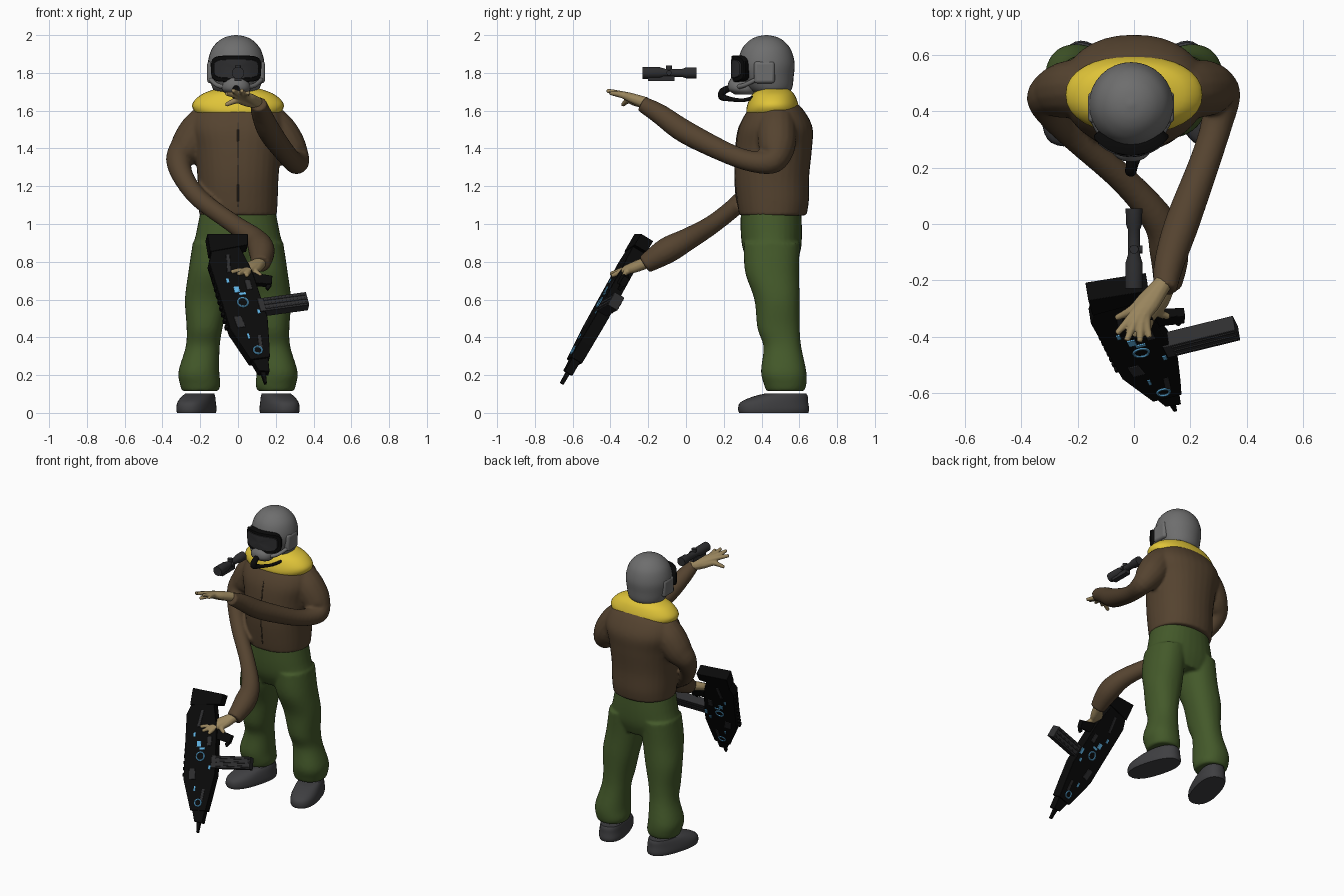
import bpy, bmesh, math
from mathutils import Vector, Matrix

if bpy.data.objects.get("Cube"):
    bpy.data.objects.remove(bpy.data.objects["Cube"])


def material(name, r, g, b):
    m = bpy.data.materials.new(name)
    m.use_nodes = True
    m.diffuse_color = (r, g, b, 1)
    bsdf = m.node_tree.nodes["Principled BSDF"]
    bsdf.inputs["Base Color"].default_value = (r, g, b, 1)
    bsdf.inputs["Roughness"].default_value = 0.8
    return m


BROWN = material("jacket brown", .09, .056, .029)
SEAM = material("seam brown", .05, .034, .02)
YELLOW = material("collar yellow", .74, .55, .04)
GREEN = material("trouser green", .057, .1, .023)
GREY = material("helmet grey", .155, .155, .155)
SHOE = material("shoe grey", .05, .05, .054)
BLACK = material("black", .003, .003, .003)
GUNMETAL = material("gunmetal", .027, .027, .029)
SKIN = material("skin tan", .32, .235, .11)
BLUE = material("light blue", .13, .5, .86)


def spline(pts, n):
    """Catmull-Rom through tuples of any length."""
    if n == 1:
        return [Vector(p) for p in pts]
    p = [Vector(q) for q in [pts[0]] + list(pts) + [pts[-1]]]
    out = []
    for a, b, c, d in zip(p, p[1:], p[2:], p[3:]):
        for i in range(n):
            t = i / n
            out.append(b + (c - a) * (t / 2) + (a * 2 - b * 5 + c * 4 - d) * (t * t / 2)
                       + (b * 3 - a - c * 3 + d) * (t ** 3 / 2))
    return out + [p[-1]]


def skin(bm, rings):
    vs = [[bm.verts.new(p) for p in r] for r in rings]
    k = len(vs[0])
    for a, b in zip(vs, vs[1:]):
        for i in range(k):
            bm.faces.new((a[i], a[(i + 1) % k], b[(i + 1) % k], b[i]))
    bm.faces.new(vs[0][::-1])
    bm.faces.new(vs[-1])


def oval(k, e=2.0):
    """Unit superellipse points."""
    out = []
    for i in range(k):
        c, s = math.cos(2 * math.pi * i / k), math.sin(2 * math.pi * i / k)
        out.append((math.copysign(abs(c) ** (2 / e), c), math.copysign(abs(s) ** (2 / e), s)))
    return out


def loft(bm, sections, n=5, k=32, e=2.2):
    """Horizontal ovals given as (x, y, z, half width, half depth)."""
    skin(bm, [[(x + rx * a, y + ry * b, z) for a, b in oval(k, e)]
              for x, y, z, rx, ry in spline(sections, n)])


def tube(bm, pts, n=5, k=16):
    """Round sweep through (x, y, z, radius)."""
    s = spline(pts, n)
    pos = [v.to_3d() for v in s]
    side, rings = None, []
    for i, p in enumerate(pos):
        t = (pos[min(i + 1, len(pos) - 1)] - pos[max(i - 1, 0)]).normalized()
        side = t.orthogonal() if side is None else side - t * side.dot(t)
        side.normalize()
        other = t.cross(side)
        rings.append([p + (side * a + other * b) * s[i][3] for a, b in oval(k)])
    skin(bm, rings)


def prism(bm, profile, half, mid=0.0):
    skin(bm, [[(u, v, mid + w) for u, v in profile] for w in (-half, half)])


def rect(u0, u1, v0, v1):
    return [(u0, v0), (u1, v0), (u1, v1), (u0, v1)]


def finish(name, bm, mat, matrix=None, smooth=True, voxel=0, bevel=0):
    bmesh.ops.recalc_face_normals(bm, faces=bm.faces)
    me = bpy.data.meshes.new(name)
    bm.to_mesh(me)
    bm.free()
    ob = bpy.data.objects.new(name, me)
    bpy.context.collection.objects.link(ob)
    me.materials.append(mat)
    if matrix:
        ob.matrix_world = matrix
    if smooth:
        bpy.ops.object.select_all(action='DESELECT')
        ob.select_set(True)
        bpy.context.view_layer.objects.active = ob
        bpy.ops.object.shade_smooth_by_angle(angle=math.radians(45))
    if voxel:
        m = ob.modifiers.new("blend", 'REMESH')
        m.mode, m.voxel_size, m.use_smooth_shade = 'VOXEL', voxel, True
        m = ob.modifiers.new("soften", 'SMOOTH')
        m.factor, m.iterations = 0.5, 4
    if bevel:
        m = ob.modifiers.new("bevel", 'BEVEL')
        m.width, m.segments = bevel, 3


# Jacket with both sleeves
bm = bmesh.new()
loft(bm, [(0, .46, 1.045, .205, .178), (0, .46, 1.12, .21, .19), (0, .455, 1.25, .215, .197),
          (0, .465, 1.4, .23, .202), (0, .475, 1.51, .255, .195), (0, .475, 1.6, .225, .15),
          (0, .475, 1.66, .15, .09)])
tube(bm, [(-.16, .48, 1.54, .1), (-.215, .48, 1.48, .104), (-.27, .47, 1.4, .094),
          (-.312, .445, 1.335, .07), (-.285, .385, 1.24, .055), (-.2, .3, 1.13, .05),
          (-.03, .15, 1.005, .05), (.09, .01, .92, .06), (.125, -.1, .86, .07),
          (.12, -.22, .785, .05)])
tube(bm, [(.16, .48, 1.54, .1), (.215, .48, 1.48, .104), (.27, .48, 1.4, .096),
          (.31, .455, 1.335, .07), (.295, .36, 1.33, .057), (.255, .23, 1.37, .055),
          (.17, .0, 1.485, .062), (.125, -.14, 1.582, .054), (.11, -.235, 1.637, .042)])
finish("jacket", bm, BROWN, voxel=.01)

# Front zip
bm = bmesh.new()
tube(bm, [(0, .287, 1.06, .0045), (0, .268, 1.14, .0045), (0, .261, 1.25, .0045),
          (0, .265, 1.4, .0045), (0, .282, 1.51, .0045), (0, .33, 1.59, .0045)], k=8)
finish("jacket_zip", bm, SEAM)

# Trousers
bm = bmesh.new()
loft(bm, [(0, .45, 1.07, .198, .16), (0, .452, .95, .222, .162), (0, .455, .86, .24, .152),
          (0, .46, .78, .2, .12)])
for s in (-1, 1):
    loft(bm, [(s * .12, .455, .9, .12, .148), (s * .14, .455, .75, .122, .143),
              (s * .165, .482, .6, .116, .12), (s * .177, .49, .45, .095, .112),
              (s * .187, .51, .35, .09, .1), (s * .207, .517, .22, .108, .12),
              (s * .2, .525, .15, .107, .112), (s * .2, .525, .115, .095, .1)])
finish("trousers", bm, GREEN, voxel=.01)

# Shoes, toes turned out
for s, side in ((-1, "right"), (1, "left")):
    bm = bmesh.new()
    loft(bm, [(0, 0, 0, .086, .187), (0, 0, .02, .09, .192), (0, .003, .055, .086, .184),
              (0, .035, .085, .078, .15), (0, .065, .102, .07, .112)], n=3, e=2.4)
    finish(side + "_shoe", bm, SHOE,
           Matrix.Translation((s * .22, .464, 0)) @ Matrix.Rotation(s * math.radians(16), 4, 'Z'))

# Hands: each finger runs from the wrist, blended into a palm
hands = {
    "left_hand": ((.105, -.21, 1.64), (.035, -.285, 1.672),
                  [(-.065, -.335, 1.63), (-.062, -.39, 1.69), (-.027, -.415, 1.707),
                   (.02, -.42, 1.707), (.055, -.405, 1.695)]),
    "right_hand": ((.12, -.21, .795), (.065, -.3, .765),
                   [(-.02, -.32, .77), (-.035, -.37, .745), (0, -.4, .735),
                    (.045, -.395, .725), (.125, -.33, .725)]),
}
for name, (wrist, palm, tips) in hands.items():
    bm = bmesh.new()
    for tip in tips:
        knuckle = Vector(palm).lerp(Vector(tip), .4)
        tube(bm, [(*wrist, .032), (*Vector(wrist).lerp(knuckle, .6), .026),
                  (*knuckle, .018), (*tip, .011)], k=10)
    finish(name, bm, SKIN, voxel=.005)

# Collar
bm = bmesh.new()
loft(bm, [(0, .458, 1.56, .17, .115), (0, .458, 1.59, .225, .138), (0, .46, 1.635, .242, .134),
          (0, .462, 1.685, .195, .112), (0, .465, 1.715, .12, .08)])
finish("fur_collar", bm, YELLOW)

# Helmet with ear cups
HX, HY = -.01, .425
bm = bmesh.new()
loft(bm, [(HX, .455, 1.69, .1, .085), (HX, .445, 1.72, .125, .117), (HX, .43, 1.78, .142, .14),
          (HX, HY, 1.85, .15, .15), (HX, HY, 1.92, .132, .132), (HX, HY, 1.965, .097, .097),
          (HX, HY, 1.99, .055, .055), (HX, HY, 2, .006, .006)], e=2)
finish("helmet", bm, GREY)
for s, side in ((-1, "right"), (1, "left")):
    bm = bmesh.new()
    prism(bm, rect(HX + s * .11, HX + s * .153, .36, .47), .058, 1.803)
    finish(side + "_ear_cup", bm, GREY, bevel=.016)


# Goggles: rounded shells bent around the helmet
def bent_shell(name, mat, width, height, r0, r1):
    rings = []
    for scale, r in ((1, r0), (1, r1 - .006), (.96, r1), (.65, r1), (.33, r1), (.04, r1)):
        rings.append([(HX + r * math.sin(width * a * scale) * .95,
                       HY - r * math.cos(width * a * scale),
                       1.822 + height * b * scale) for a, b in oval(40, 4)])
    bm = bmesh.new()
    skin(bm, rings)
    finish(name, bm, mat)


bent_shell("goggle_frame", BLACK, math.radians(52), .07, .14, .183)
bent_shell("goggle_lens", GUNMETAL, math.radians(43), .05, .15, .187)

# Breathing mask and hose
bm = bmesh.new()
loft(bm, [(HX, .31, 1.685, .05, .05), (HX, .295, 1.71, .075, .07), (HX, .285, 1.745, .07, .062),
          (HX, .285, 1.775, .04, .045)], k=20)
finish("breathing_mask", bm, GREY)
bm = bmesh.new()
tube(bm, [(HX, .25, 1.725, .016), (HX, .2, 1.705, .02), (HX, .19, 1.675, .02),
          (.01, .23, 1.662, .013), (.05, .3, 1.655, .01), (.09, .36, 1.67, .01)], k=12)
finish("mask_hose", bm, BLACK)
for s, side in ((-1, "right"), (1, "left")):
    bm = bmesh.new()
    tube(bm, [(HX + s * .05, .27, 1.725, .014), (HX + s * .1, .31, 1.735, .012),
              (HX + s * .14, .38, 1.77, .012)], k=10)
    finish(side + "_mask_strap", bm, GREY)

# Rifle frame: u along the barrel, v towards the magazine, w out of the flank
U = Vector((.232, -.476, -.848)).normalized()
V = Vector((.96, .24, .14))
V = (V - U * V.dot(U)).normalized()
RIFLE = Matrix((U, V, U.cross(V))).transposed().to_4x4()
RIFLE.translation = (-.06, -.24, .9)


def rifle_part(name, mat, *pieces, bevel=.003):
    bm = bmesh.new()
    for profile, half, mid in pieces:
        prism(bm, profile, half, mid)
    finish(name, bm, mat, RIFLE, smooth=False, bevel=bevel)


rifle_part("rifle_body", BLACK,
           ([(.03, -.09), (.12, -.13), (.54, -.115), (.74, -.05), (.74, .055),
             (.64, .075), (.5, .1), (.2, .085), (.03, .05)], .034, 0))
rifle_part("rifle_stock", BLACK, ([(-.05, -.1), (-.016, .115), (.05, .1), (.06, -.11)], .038, 0))
rifle_part("rifle_barrel", BLACK,
           ([(.72, -.045), (.81, -.02), (.82, .035), (.72, .05)], .024, 0),
           ([(.8, -.01), (.88, -.005), (.88, .008), (.8, .02)], .011, 0))
rifle_part("rifle_rail", BLACK, *[(rect(u / 100, u / 100 + .02, -.133, -.11), .014, 0)
                                  for u in range(14, 52, 4)])
rifle_part("rifle_grip", BLACK, ([(.2, .07), (.27, .07), (.295, .175), (.245, .19)], .018, 0),
           ([(.245, .19), (.295, .175), (.32, .15), (.3, .14)], .01, 0))
rifle_part("rifle_magazine", GUNMETAL, (rect(.382, .462, .07, .338), .03, .01),
           *[(rect(u, u + .01, .1, .333), .033, .01) for u in (.392, .417, .442)])
rifle_part("rifle_side_panels", GUNMETAL,
           ([(.09, -.03), (.2, -.05), (.2, -.03), (.09, -.01)], .037, 0),
           (rect(.26, .32, .03, .06), .038, 0),
           ([(.47, -.08), (.54, -.075), (.54, -.03), (.47, -.04)], .037, 0),
           ([(.6, .02), (.68, .01), (.68, .03), (.6, .04)], .036, 0))

# Blue lights on both flanks
bm = bmesh.new()
for w in (-.035, .035):
    for u, v, r in ((.39, -.01, .027), (.69, 0, .022)):
        ring = [(u + r * a, v + r * b, w, .005) for a, b in oval(20)]
        tube(bm, ring + ring[:1], n=1, k=6)
    for u, v, a, b in ((.31, -.025, .018, .014), (.34, .0, .007, .018), (.41, .085, .02, .009),
                       (.46, .06, .012, .007), (.25, -.06, .013, .007), (.6, -.03, .015, .005)):
        prism(bm, rect(u - a, u + a, v - b, v + b), .004, w)
finish("rifle_lights", bm, BLUE, RIFLE, smooth=False)

# Detached scope
bm = bmesh.new()
tube(bm, [(0, -.23, 1.8, .032), (0, -.14, 1.8, .031), (0, -.11, 1.8, .022), (0, -.02, 1.8, .022),
          (0, 0, 1.8, .029), (0, .055, 1.8, .03)], n=1, k=20)
tube(bm, [(0, -.09, 1.8, .016), (0, -.09, 1.838, .016)], n=1)
tube(bm, [(0, -.09, 1.8, .014), (.03, -.09, 1.8, .014)], n=1)
prism(bm, rect(-.018, .018, -.2, -.06), .013, 1.77)
finish("scope", bm, GUNMETAL)
